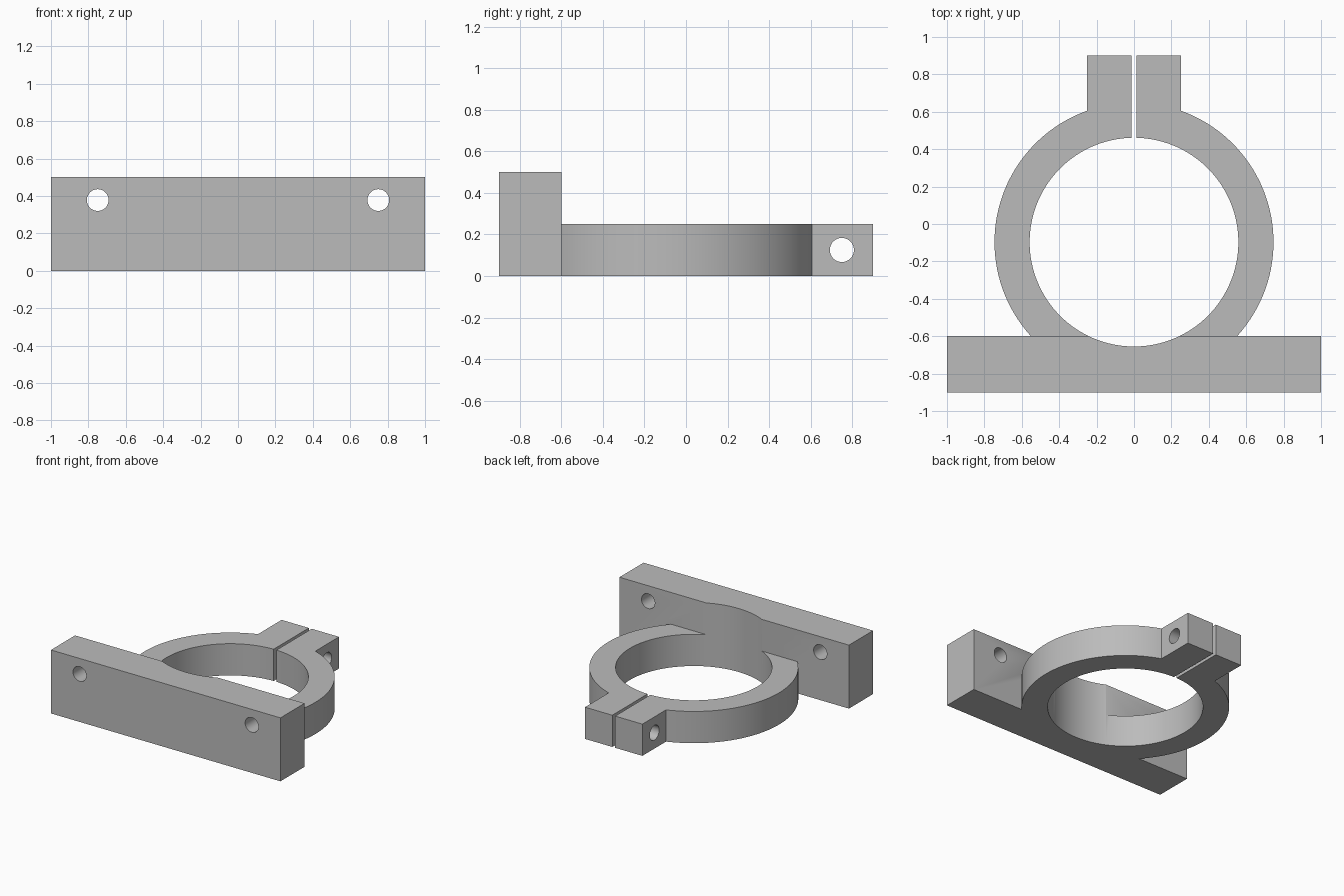
import bpy
import math

if "Cube" in bpy.data.objects:
    bpy.data.objects.remove(bpy.data.objects["Cube"])

CY = -0.097          # ring centre on y
steel = bpy.data.materials.new("plain grey")
steel.diffuse_color = (0.5, 0.5, 0.5, 1)
steel.use_nodes = True
steel.node_tree.nodes["Principled BSDF"].inputs["Base Color"].default_value = steel.diffuse_color


def box(name, x0, x1, y0, y1, z0, z1):
    bpy.ops.mesh.primitive_cube_add(size=1, location=((x0 + x1) / 2, (y0 + y1) / 2, (z0 + z1) / 2))
    ob = bpy.context.object
    ob.name = name
    ob.scale = (x1 - x0, y1 - y0, z1 - z0)
    bpy.ops.object.transform_apply(location=True, rotation=True, scale=True)
    ob.data.materials.append(steel)
    return ob


def cyl(name, r, depth, loc, rot=(0, 0, 0), n=128):
    bpy.ops.mesh.primitive_cylinder_add(vertices=n, radius=r, depth=depth, location=loc, rotation=rot)
    ob = bpy.context.object
    ob.name = name
    bpy.ops.object.transform_apply(location=True, rotation=True, scale=True)
    ob.data.materials.append(steel)
    return ob


def combine(target, other, op):
    mod = target.modifiers.new(op.lower(), 'BOOLEAN')
    mod.operation = op
    mod.solver = 'EXACT'
    mod.object = other
    bpy.context.view_layer.objects.active = target
    bpy.ops.object.modifier_apply(modifier=mod.name)
    bpy.data.objects.remove(other)


# mounting plate, ring and clamp lug joined into one body
body = box("clamp_bracket", -1, 1, -0.9, -0.6, 0, 0.5)
combine(body, cyl("ring", 0.746, 0.25, (0, CY, 0.125)), 'UNION')
combine(body, box("lug", -0.25, 0.25, 0.3, 0.9, 0, 0.25), 'UNION')

# bore through ring and plate, then the clamping slot
combine(body, cyl("bore", 0.558, 2, (0, CY, 0.25)), 'DIFFERENCE')
combine(body, box("slot", -0.0125, 0.0125, 0.2, 1.1, -0.2, 0.6), 'DIFFERENCE')

# plate screw holes and the lug bolt hole
for s in (-1, 1):
    combine(body, cyl("screw_hole", 0.058, 0.6, (s * 0.75, -0.75, 0.378),
                      (math.pi / 2, 0, 0), 48), 'DIFFERENCE')
combine(body, cyl("bolt_hole", 0.058, 1, (0, 0.75, 0.125), (0, math.pi / 2, 0), 48), 'DIFFERENCE')

bpy.ops.object.select_all(action='DESELECT')
body.select_set(True)
bpy.context.view_layer.objects.active = body
bpy.ops.object.shade_smooth_by_angle(angle=math.radians(30))
